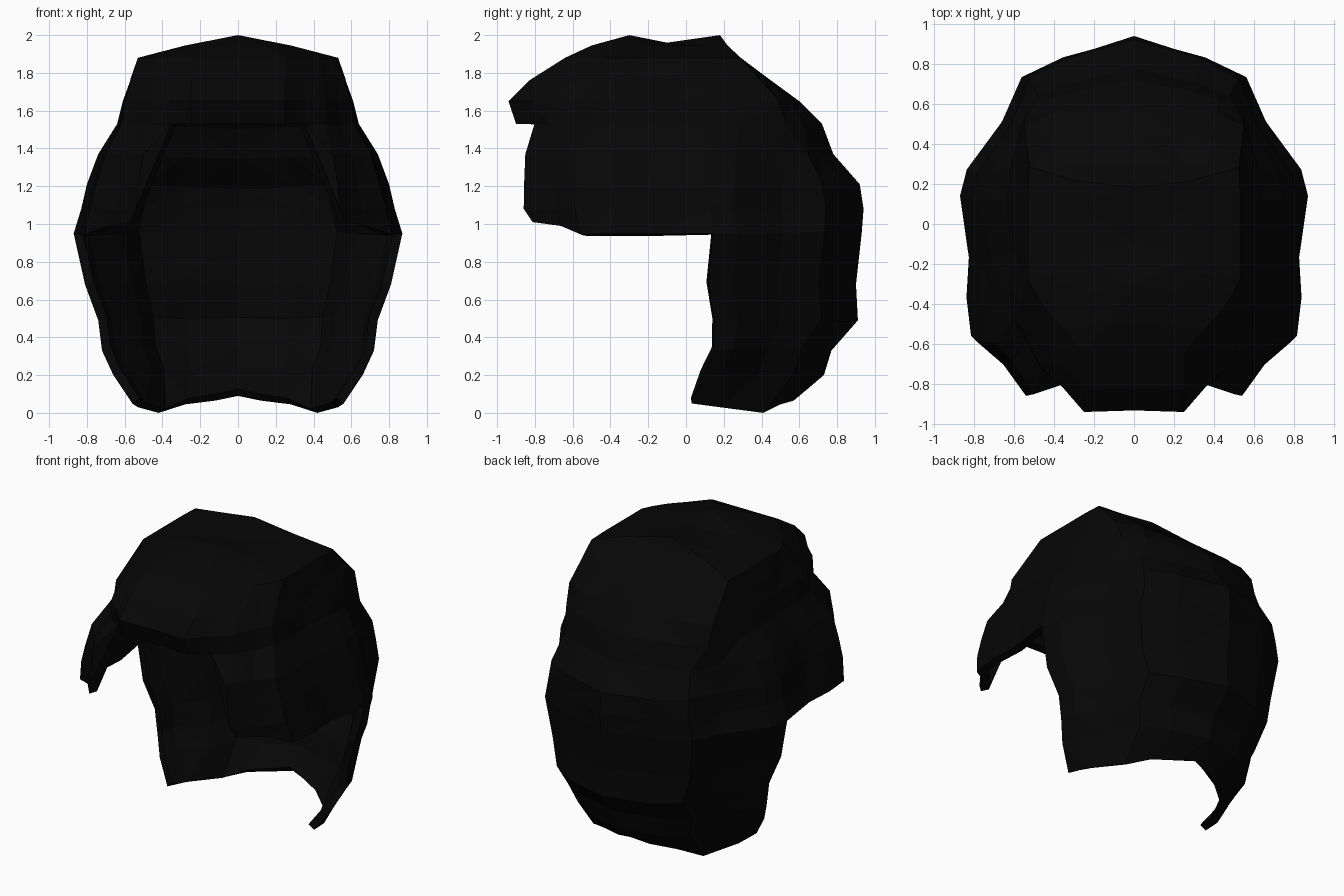
import bpy, bmesh, random

if "Cube" in bpy.data.objects:
    bpy.data.objects.remove(bpy.data.objects["Cube"])

random.seed(4)

black = bpy.data.materials.new("soft_black")
black.diffuse_color = (0.0018, 0.0018, 0.0018, 1)
black.use_nodes = True
black.node_tree.nodes["Principled BSDF"].inputs["Base Color"].default_value = black.diffuse_color

# Half outlines seen from above, from the front middle round to the back middle
PLAN = [(0, -.92), (.25, -.94), (.41, -.89), (.56, -.86), (.68, -.70), (.81, -.60),
        (.83, -.40), (.82, -.20), (.86, .12), (.83, .25), (.65, .50), (.56, .73),
        (.35, .84), (0, .94)]
# Boxier outline that the crown blends into
CROWN = [(0, -.94), (.41, -.94), (.57, -.76), (.71, -.62), (.81, -.48), (.86, -.38),
         (.86, -.26), (.86, -.08), (.86, .12), (.86, .50), (.85, .92), (.60, .94),
         (.35, .94), (0, .94)]
EDGE = 8      # column along the vertical front edge of the nape hair

# Height rows: z, half width, front y, side edge y, back y, share of crown outline
ROWS = [(.05, .56, -.80, .03, .60, 0), (.20, .66, -.80, .09, .73, 0),
        (.33, .72, -.80, .15, .77, 0), (.49, .74, -.80, .15, .91, 0),
        (.68, .81, -.80, .12, .90, 0), (.95, .87, -.89, .14, .93, 0),
        (1.08, .83, -.94, .13, .94, 0), (1.21, .80, -.95, .12, .92, .05),
        (1.37, .74, -.97, .12, .78, .15), (1.53, .64, -.90, .12, .72, .4),
        (1.65, .61, -.94, .10, .60, .6), (1.76, .57, -.83, .08, .45, .8),
        (1.88, .53, -.64, .05, .29, 1), (1.945, .28, -.50, .0, .22, 1)]

# Lowest row used by each column: fringe, side locks, then nape
START = [9, 9, 9, 5, 5, 5, 5, 5] + [0] * 6

# Wavy bottom hem of the nape hair
HEM = {8: (.56, .03, .05), 9: (.53, .18, .03), 10: (.42, .41, .0),
       11: (.28, .50, .045), 12: (.12, .57, .065), 13: (0, .60, .09)}


def place(col, row):
    if row == 0:
        return HEM[col]
    z, w, front, side, back, t = ROWS[row]
    px = PLAN[col][0] * (1 - t) + CROWN[col][0] * t
    py = PLAN[col][1] * (1 - t) + CROWN[col][1] * t
    if py < .12:
        y = side + (py - .12) * (side - front) / 1.06
    else:
        y = side + (py - .12) * (back - side) / .82
    x = px * w / .86
    if col == 1 and 9 <= row <= 12:              # blunt fringe
        x = .25
    if row == 5 and col in (3, 4, 5):            # lifted tips of the side locks
        z += (.06, .04, -.005)[col - 3]
    if 3 < col < 13 and 0 < row < 12 and col != EDGE:
        x += random.uniform(-.008, .004)
        y += random.uniform(-.008, .008)
        z += random.uniform(-.012, .012) if row > START[col] else 0
    return x, y, z


bm = bmesh.new()
grid = {}
for c in range(len(PLAN)):
    for r in range(START[c], len(ROWS)):
        grid[c, r] = bm.verts.new(place(c, r))

# Outer shell, with slanted triangles where neighbouring columns start apart
for c in range(len(PLAN) - 1):
    a, b = START[c], START[c + 1]
    top = max(a, b)
    for r in range(top, len(ROWS) - 1):
        bm.faces.new((grid[c, r], grid[c + 1, r], grid[c + 1, r + 1], grid[c, r + 1]))
    if c + 1 != EDGE:
        for r in range(min(a, b), top):
            bm.faces.new((grid[c, top], grid[c + 1, r], grid[c + 1, r + 1]))

# Crown ridge: two peaks with a dip between them
ridge = [bm.verts.new(p) for p in ((0, -.30, 2.0), (0, -.10, 1.96), (0, .18, 2.0))]
last = len(ROWS) - 1
near = [0, 0, 0, 0, 0, 0, 1, 1, 1, 2, 2, 2, 2, 2]
for c in range(len(PLAN) - 1):
    p, q = grid[c, last], grid[c + 1, last]
    bm.faces.new((p, q, ridge[near[c]]))
    if near[c] != near[c + 1]:
        bm.faces.new((q, ridge[near[c + 1]], ridge[near[c]]))

bmesh.ops.triangulate(bm, faces=bm.faces[:])
bmesh.ops.recalc_face_normals(bm, faces=bm.faces[:])
# Point the open shell outwards so the thickness grows inwards
if sum(f.normal.dot(f.calc_center_median() - ridge[1].co * .5) for f in bm.faces) < 0:
    bmesh.ops.reverse_faces(bm, faces=bm.faces[:])

mesh = bpy.data.meshes.new("hair")
bm.to_mesh(mesh)
bm.free()
hair = bpy.data.objects.new("hair", mesh)
bpy.context.collection.objects.link(hair)
mesh.materials.append(black)

# Second half, then the thickness of the hair
mirror = hair.modifiers.new("mirror", 'MIRROR')
mirror.use_clip = True
mirror.merge_threshold = .002
shell = hair.modifiers.new("thickness", 'SOLIDIFY')
shell.thickness = .05
shell.offset = -1
